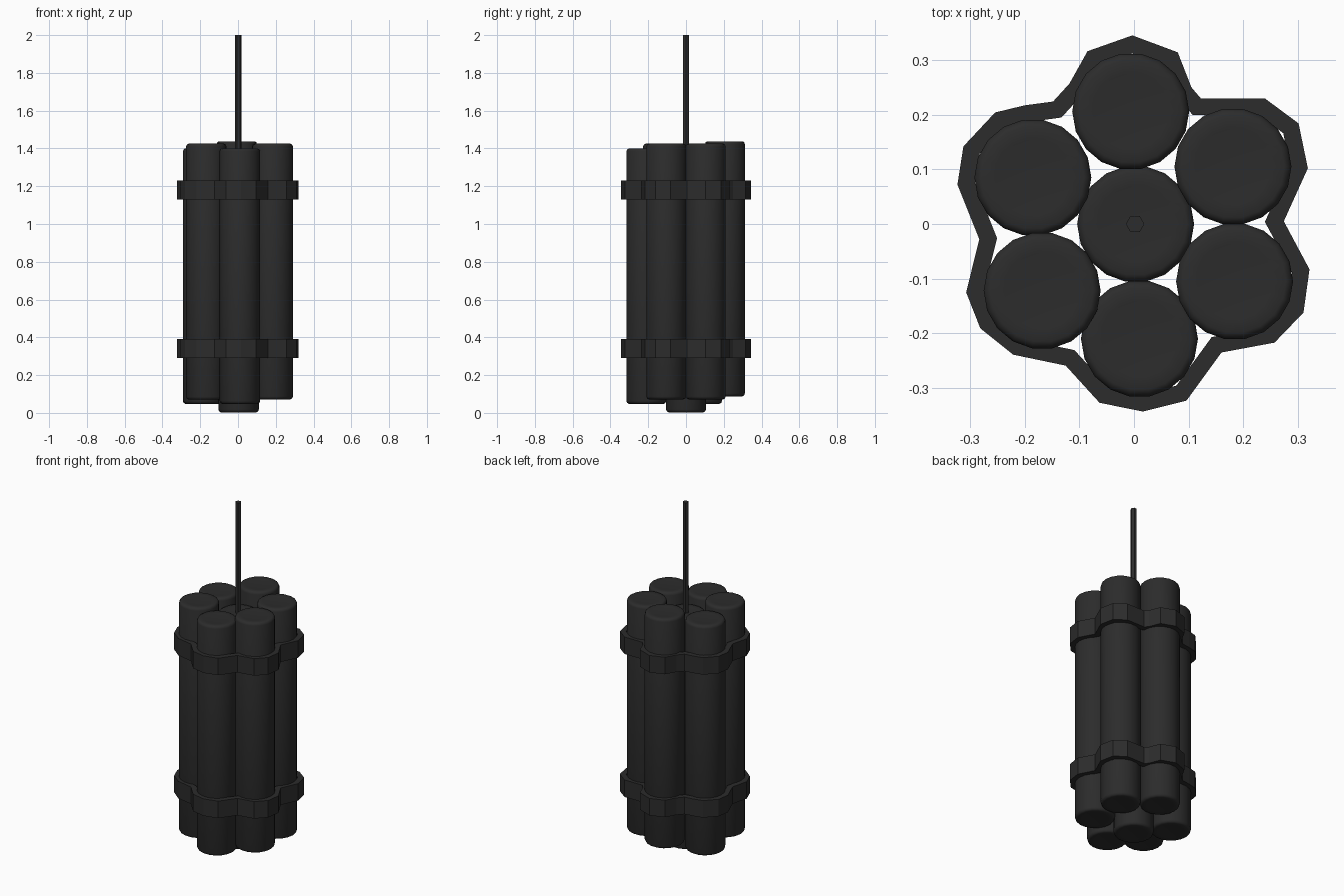
import bpy, bmesh, math
from mathutils import Vector

if "Cube" in bpy.data.objects:
    bpy.data.objects.remove(bpy.data.objects["Cube"])

dark = bpy.data.materials.new("charcoal")
dark.diffuse_color = (0.025, 0.025, 0.025, 1)
dark.use_nodes = True
dark.node_tree.nodes["Principled BSDF"].inputs["Base Color"].default_value = dark.diffuse_color


def finish(bm, name, smooth=True):
    bmesh.ops.recalc_face_normals(bm, faces=bm.faces)
    mesh = bpy.data.meshes.new(name)
    bm.to_mesh(mesh)
    bm.free()
    mesh.materials.append(dark)
    obj = bpy.data.objects.new(name, mesh)
    bpy.context.collection.objects.link(obj)
    if smooth:
        bpy.ops.object.select_all(action='DESELECT')
        obj.select_set(True)
        bpy.context.view_layer.objects.active = obj
        bpy.ops.object.shade_smooth_by_angle(angle=math.radians(40))
    return obj


def lathe(name, x, y, profile, sides):
    """Stack of rings (radius, z), closed at both ends."""
    bm = bmesh.new()
    rings = []
    for r, z in profile:
        rings.append([bm.verts.new((x + r * math.cos(2 * math.pi * i / sides),
                                    y + r * math.sin(2 * math.pi * i / sides), z))
                      for i in range(sides)])
    for a, b in zip(rings, rings[1:]):
        for i in range(sides):
            j = (i + 1) % sides
            bm.faces.new((a[i], a[j], b[j], b[i]))
    bm.faces.new(rings[0][::-1])
    bm.faces.new(rings[-1])
    return finish(bm, name)


def strap(name, outline, z0, z1, thickness):
    """Closed band following the outline, with a mitred inner wall."""
    pts = [Vector(p) for p in outline]
    n = len(pts)
    inner = []
    for i, p in enumerate(pts):
        d1 = (p - pts[i - 1]).normalized()
        d2 = (pts[(i + 1) % n] - p).normalized()
        n1, n2 = Vector((d1.y, -d1.x)), Vector((d2.y, -d2.x))  # inward (clockwise path)
        m = (n1 + n2).normalized()
        inner.append(p + m * thickness / m.dot(n1))
    bm = bmesh.new()
    loops = [[bm.verts.new((p.x, p.y, z)) for p in path]
             for path, z in ((pts, z0), (pts, z1), (inner, z1), (inner, z0))]
    for k in range(4):
        a, b = loops[k], loops[(k + 1) % 4]
        for i in range(n):
            j = (i + 1) % n
            bm.faces.new((a[i], a[j], b[j], b[i]))
    return finish(bm, name, smooth=False)


# Sticks: x, y, bottom, top
R = 0.107
sticks = {
    "stick_centre": (0.003, 0.0, 0.003, 1.355),
    "stick_back": (-0.006, 0.206, 0.088, 1.438),
    "stick_back_right": (0.181, 0.105, 0.072, 1.425),
    "stick_front_right": (0.184, -0.105, 0.072, 1.425),
    "stick_front": (0.010, -0.210, 0.048, 1.400),
    "stick_front_left": (-0.168, -0.122, 0.070, 1.425),
    "stick_back_left": (-0.185, 0.085, 0.048, 1.400),
}
for name, (x, y, z0, z1) in sticks.items():
    lathe(name, x, y, [(0.07, z0 + 0.003), (R - 0.013, z0), (R - 0.004, z0 + 0.005),
                       (R, z0 + 0.015), (R, z1 - 0.015), (R - 0.004, z1 - 0.005),
                       (R - 0.013, z1), (0.07, z1 - 0.003)], 18)

# Fuse
lathe("fuse", 0.002, 0, [(0.017, 1.34), (0.017, 2.0)], 6)

# Straps hugging the bundle
outline = [(-.003, .345), (.08, .314), (.105, .25), (.122, .23), (.239, .23), (.301, .184),
           (.318, .102), (.274, .005), (.321, -.083), (.31, -.162), (.257, -.217),
           (.16, -.235), (.096, -.323), (.016, -.343), (-.063, -.327), (-.125, -.259),
           (-.221, -.239), (-.281, -.191), (-.307, -.125), (-.283, -.028), (-.323, .072),
           (-.312, .142), (-.254, .204), (-.2, .217), (-.148, .224), (-.118, .257),
           (-.085, .316)]
strap("upper_strap", outline, 1.13, 1.23, 0.031)
strap("lower_strap", outline, 0.29, 0.39, 0.031)
